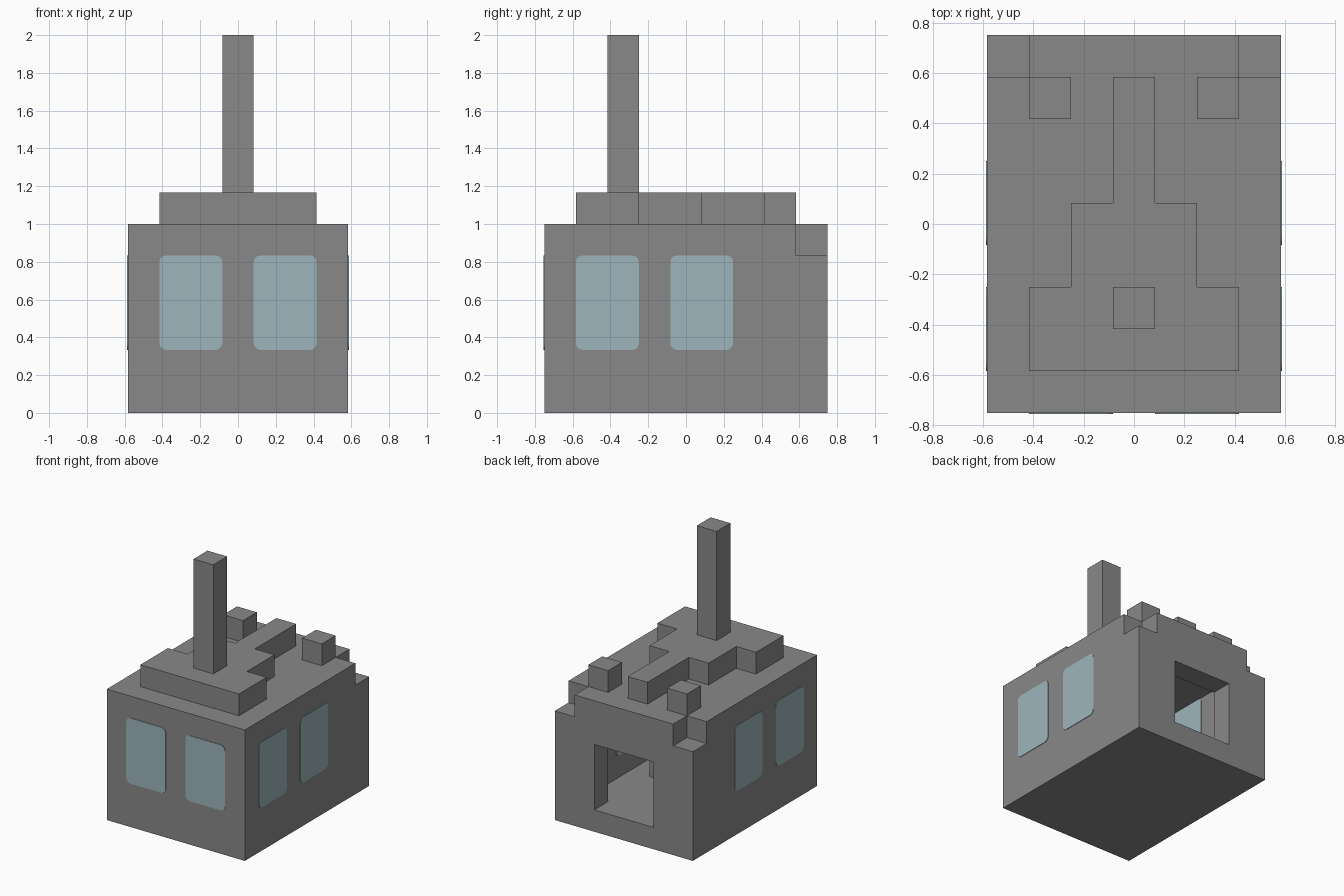
import bpy
import bmesh
import math
from mathutils import Matrix, Vector

if "Cube" in bpy.data.objects:
    bpy.data.objects.remove(bpy.data.objects["Cube"], do_unlink=True)

U = 1 / 12  # module every part snaps to


def material(name, color):
    m = bpy.data.materials.new(name)
    m.use_nodes = True
    m.diffuse_color = color
    m.node_tree.nodes["Principled BSDF"].inputs["Base Color"].default_value = color
    return m


GREY = material("stone grey", (0.25, 0.25, 0.25, 1))
BLUE = material("pale blue glass", (0.34, 0.46, 0.50, 1))


def finish(name, bm, mat):
    bmesh.ops.recalc_face_normals(bm, faces=bm.faces)
    mesh = bpy.data.meshes.new(name)
    bm.to_mesh(mesh)
    bm.free()
    mesh.materials.append(mat)
    obj = bpy.data.objects.new(name, mesh)
    bpy.context.collection.objects.link(obj)
    return obj


def box(name, x, y, z, mat=GREY):
    """Box from (low, high) ranges in modules."""
    bm = bmesh.new()
    bmesh.ops.create_cube(bm, size=1)
    for v in bm.verts:
        v.co = Vector([(lo + hi) / 2 + c * (hi - lo)
                       for c, (lo, hi) in zip(v.co, (x, y, z))]) * U
    return finish(name, bm, mat)


def prism(name, outline, depth, mat, matrix=Matrix()):
    """Extrude a flat outline along its local z, then place it."""
    bm = bmesh.new()
    face = bm.faces.new([bm.verts.new((a, b, 0)) for a, b in outline])
    new = bmesh.ops.extrude_face_region(bm, geom=[face])["geom"]
    bmesh.ops.translate(bm, vec=(0, 0, depth),
                        verts=[v for v in new if isinstance(v, bmesh.types.BMVert)])
    bm.transform(matrix)
    return finish(name, bm, mat)


def cut(target, cutter):
    mod = target.modifiers.new("cut", "BOOLEAN")
    mod.operation, mod.solver, mod.object = "DIFFERENCE", "EXACT", cutter
    bpy.context.view_layer.objects.active = target
    bpy.ops.object.modifier_apply(modifier=mod.name)
    bpy.data.objects.remove(cutter, do_unlink=True)


# Hollow cabin with a rear doorway and notched rear corners
cabin = box("cabin", (-7, 7), (-9, 9), (0, 12))
cut(cabin, box("room_cutter", (-5, 5), (-7, 7), (2, 10)))
cut(cabin, box("doorway_cutter", (-3, 3), (6, 10), (2, 8)))
for lo, hi in ((-8, -5), (5, 8)):
    cut(cabin, box("notch_cutter", (lo, hi), (7, 10), (10, 13)))

# Stepped roof plate, mirrored from its right-hand half
half = [(5, -7), (5, -3), (3, -3), (3, 1), (1, 1), (1, 7)]
outline = half + [(-x, y) for x, y in reversed(half)]
prism("roof_plate", [(x * U, y * U) for x, y in outline], 2 * U, GREY,
      Matrix.Translation((0, 0, 12 * U)))

# Roof blocks, chimney and the block inside the cabin
for side, lo in (("left", 3), ("right", -5)):
    box(side + "_roof_block", (lo, lo + 2), (5, 7), (12, 14))
box("chimney", (-1, 1), (-5, -3), (14, 24))
box("inner_block", (-3, 3), (-3, 1), (2, 4))


# Rounded window panes on the outside and inside of the walls
def pane_outline(w, h, r, steps=3):
    points = []
    for i, (sx, sy) in enumerate(((1, 1), (-1, 1), (-1, -1), (1, -1))):
        for k in range(steps + 1):
            a = (i + k / steps) * math.pi / 2
            points.append((sx * (w / 2 - r) + r * math.cos(a),
                           sy * (h / 2 - r) + r * math.sin(a)))
    return points


THIN = 0.004
PANE = pane_outline(4 * U, 6 * U, 0.035)


def window(name, along, wall, turn):
    """Outer and inner pane on a wall that faces -y before turning about z."""
    for layer, y in (("outer", -wall * U), ("inner", -(wall - 2) * U + THIN)):
        place = (Matrix.Rotation(turn, 4, "Z")
                 @ Matrix.Translation((along * U, y, 7 * U))
                 @ Matrix.Rotation(math.pi / 2, 4, "X"))
        prism(f"{name}_{layer}_pane", PANE, THIN, BLUE, place)


for side, sign in (("left", 1), ("right", -1)):
    window(f"front_{side}_window", 3 * sign, 9, 0)
    for spot, y in (("fore", -5), ("rear", 1)):
        window(f"{side}_{spot}_window", y * sign, 7, sign * math.pi / 2)
